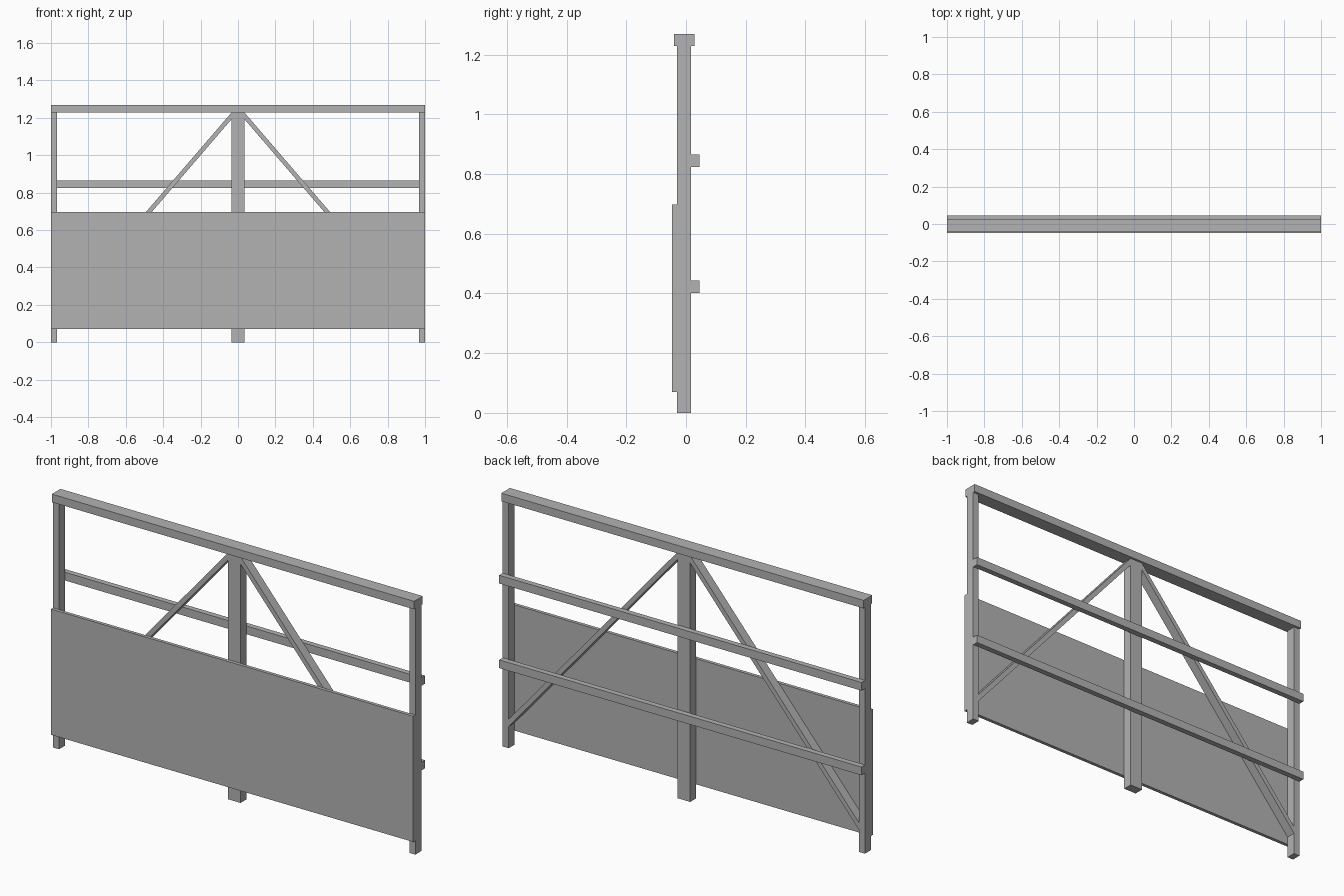
import bpy
import bmesh

cube = bpy.data.objects.get("Cube")
if cube:
    bpy.data.objects.remove(cube, do_unlink=True)

# Single flat grey for the whole barrier
GREY = (0.45, 0.45, 0.45, 1.0)
mat = bpy.data.materials.new("plain_grey")
mat.use_nodes = True
mat.diffuse_color = GREY
mat.node_tree.nodes["Principled BSDF"].inputs["Base Color"].default_value = GREY


def prism(name, outline, y0, y1):
    """Extrude an x-z outline from y0 to y1."""
    bm = bmesh.new()
    face = bm.faces.new([bm.verts.new((x, y0, z)) for x, z in outline])
    result = bmesh.ops.extrude_face_region(bm, geom=[face])
    moved = [v for v in result["geom"] if isinstance(v, bmesh.types.BMVert)]
    bmesh.ops.translate(bm, verts=moved, vec=(0, y1 - y0, 0))
    bmesh.ops.recalc_face_normals(bm, faces=bm.faces)
    mesh = bpy.data.meshes.new(name)
    bm.to_mesh(mesh)
    bm.free()
    mesh.materials.append(mat)
    obj = bpy.data.objects.new(name, mesh)
    bpy.context.collection.objects.link(obj)
    return obj


def beam(name, x0, x1, y0, y1, z0, z1):
    return prism(name, [(x0, z0), (x1, z0), (x1, z1), (x0, z1)], y0, y1)


FRONT, BACK = -0.03, 0.017    # depth of the upright frame
HALF, POST = 0.035, 0.967     # centre post half width, end post inner side
TOP = 1.228                   # underside of the top rail

# Uprights and top rail
beam("centre_post", -HALF, HALF, FRONT, BACK, 0, TOP)
beam("top_rail", -1, 1, -0.04, 0.028, TOP, 1.268)

# Front panel
beam("front_panel", -1, 1, -0.047, FRONT, 0.07, 0.697)

# Horizontal rails on the back
for label, z in (("lower", 0.402), ("upper", 0.824)):
    beam(label + "_back_rail", -1, 1, BACK, 0.045, z, z + 0.041)

# End posts and diagonal braces, one per side
for side, s in (("left", 1), ("right", -1)):
    beam(side + "_end_post", s * POST, s, FRONT, BACK, 0, TOP)
    brace = [(HALF, TOP), (HALF, 1.192), (POST, 0.109), (POST, 0.145)]
    prism(side + "_brace", [(s * x, z) for x, z in brace], FRONT, BACK)
